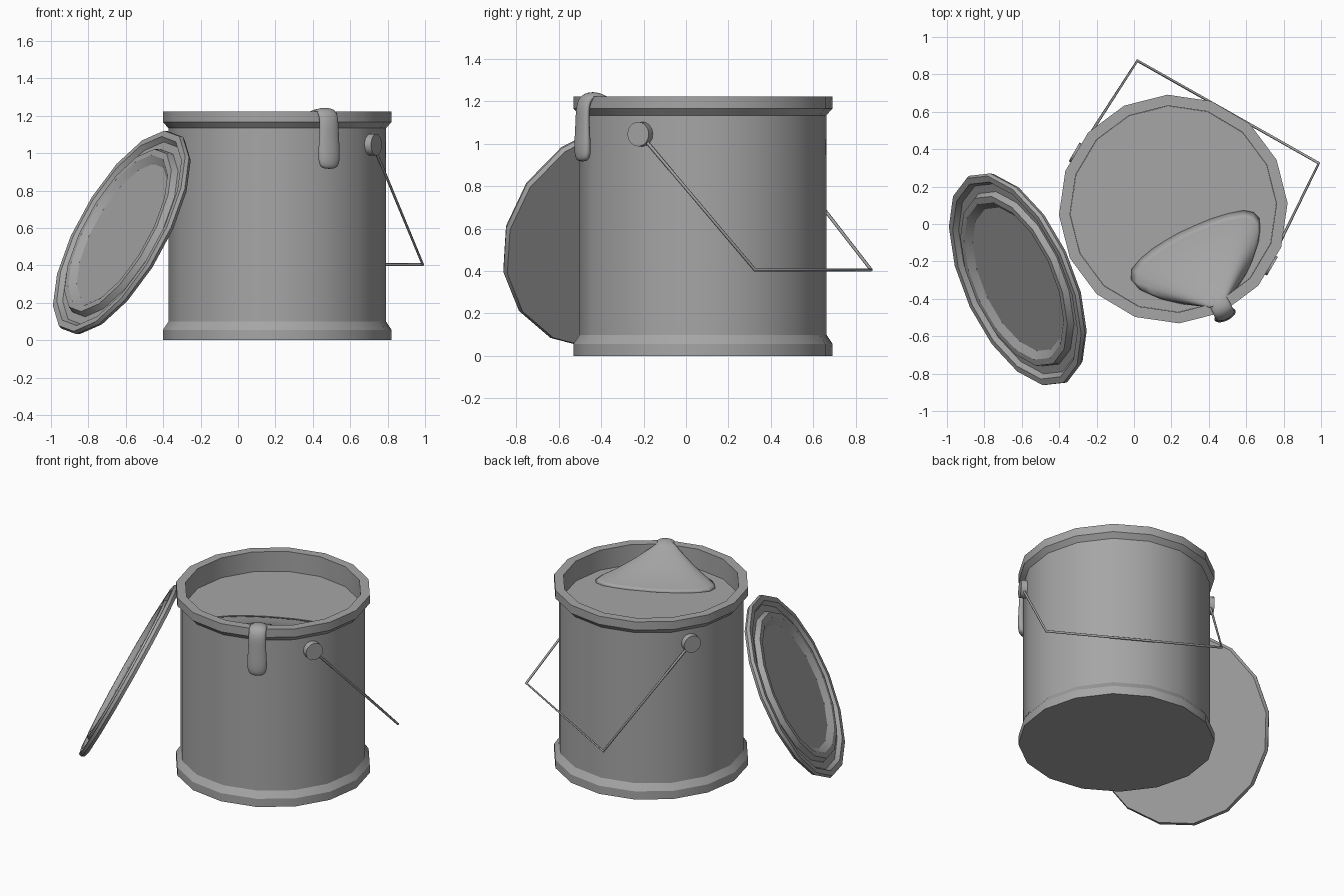
import bpy
import bmesh
import math
from mathutils import Vector

if "Cube" in bpy.data.objects:
    bpy.data.objects.remove(bpy.data.objects["Cube"])

CENTRE = Vector((0.21, 0.08, 0))
PAINT_Z = 1.086

grey = bpy.data.materials.new("plain_grey")
grey.use_nodes = True
grey.diffuse_color = (0.38, 0.38, 0.38, 1)
grey.node_tree.nodes["Principled BSDF"].inputs["Base Color"].default_value = grey.diffuse_color


def finish(name, bm, angle=30, subdivide=0):
    bmesh.ops.remove_doubles(bm, verts=bm.verts, dist=0.0001)
    bmesh.ops.recalc_face_normals(bm, faces=bm.faces)
    mesh = bpy.data.meshes.new(name)
    bm.to_mesh(mesh)
    bm.free()
    mesh.materials.append(grey)
    obj = bpy.data.objects.new(name, mesh)
    bpy.context.collection.objects.link(obj)
    if subdivide:
        mod = obj.modifiers.new("smooth", 'SUBSURF')
        mod.levels = mod.render_levels = subdivide
    bpy.ops.object.select_all(action='DESELECT')
    obj.select_set(True)
    bpy.context.view_layer.objects.active = obj
    if subdivide:
        bpy.ops.object.shade_smooth()
    else:
        bpy.ops.object.shade_smooth_by_angle(angle=math.radians(angle))
    return obj


def loft(name, rings, **options):
    """Skin closed rings of points, capping both ends."""
    bm = bmesh.new()
    rows = [[bm.verts.new(p) for p in ring] for ring in rings]
    n = len(rows[0])
    for low, high in zip(rows, rows[1:]):
        for i in range(n):
            j = (i + 1) % n
            bm.faces.new((low[i], low[j], high[j], high[i]))
    bm.faces.new(rows[0][::-1])
    bm.faces.new(rows[-1])
    return finish(name, bm, **options)


def lathe(name, profile, sides=16, turn=3, **options):
    angles = [math.radians(turn) + math.tau * i / sides for i in range(sides)]
    rings = [[(r * math.cos(a), r * math.sin(a), z) for a in angles] for r, z in profile]
    return loft(name, rings, **options)


# Can with rolled rims top and bottom
can = lathe("can_body", [
    (0.612, 0), (0.612, 0.056), (0.583, 0.099), (0.583, 1.134), (0.612, 1.166),
    (0.612, 1.222), (0.553, 1.222), (0.553, 1.16), (0.553, 1.0)])
can.location = CENTRE

# Paint filling the can
paint = lathe("paint_surface", [(0.552, 1.01), (0.552, PAINT_Z)])
paint.location = CENTRE

# Lid leaning beside the can, ridged face outwards
lid = lathe("lid", [
    (0.60, -0.02), (0.612, 0.0), (0.605, 0.02), (0.57, 0.02), (0.55, -0.005),
    (0.505, -0.005), (0.49, 0.028), (0.455, 0.028), (0.415, 0.0)])
lid.rotation_euler = Vector((-0.81, -0.36, 0.46)).to_track_quat('Z', 'Y').to_euler()
lid.location = (-0.62, -0.295, 0.575)

# Round ears on both sides, and the wire handle between them
axis = Vector((math.cos(math.radians(-30)), math.sin(math.radians(-30)), 0))
pivots = []
for side, name in ((1, "right_ear"), (-1, "left_ear")):
    ear = lathe(name, [(0.058, -0.02), (0.058, 0.02)])
    ear.rotation_euler = (axis * side).to_track_quat('Z', 'Y').to_euler()
    ear.location = CENTRE + axis * side * 0.592 + Vector((0, 0, 1.045))
    pivots.append(ear.location.copy())

wire = bpy.data.curves.new("wire_handle", 'CURVE')
wire.dimensions = '3D'
wire.bevel_depth = 0.008
wire.bevel_resolution = 1
wire.use_fill_caps = True
spline = wire.splines.new('POLY')
spline.points.add(3)
path = [pivots[0], Vector((0.988, 0.325, 0.405)), Vector((0.018, 0.873, 0.405)), pivots[1]]
for point, co in zip(spline.points, path):
    point.co = (*co, 1)
wire.materials.append(grey)
bpy.context.collection.objects.link(bpy.data.objects.new("wire_handle", wire))

# Paint pulled up in a hollow slope towards the rim
outline = [(-0.11, -0.22), (0.05, -0.09), (0.2, 0.0), (0.4, 0.09), (0.63, 0.16),
           (0.72, 0.11), (0.71, -0.05), (0.63, -0.24), (0.54, -0.36), (0.42, -0.43),
           (0.24, -0.44), (-0.08, -0.35)]
tip = Vector((0.46, -0.455))
rings = []
for t in (0, 0.2, 0.4, 0.6, 0.8, 0.93, 1):
    ring = []
    for p in outline:
        base = Vector(p)
        goal = tip + (base - tip).normalized() * 0.045
        spot = base.lerp(goal, t)
        ring.append((spot.x, spot.y, PAINT_Z - 0.005 + 0.158 * t ** 1.6))
    rings.append(ring)
loft("paint_slope", rings, subdivide=1)

# Drip running over the rim and down the outside
heading = math.radians(-64)
out = Vector((math.cos(heading), math.sin(heading), 0))
across = Vector((-out.y, out.x, 0))
up = Vector((0, 0, 1))
# distance from the can axis, height, half width, half thickness
stations = [(0.50, 1.2, 0.045, 0.02), (0.55, 1.222, 0.058, 0.022),
            (0.60, 1.225, 0.06, 0.026), (0.63, 1.195, 0.06, 0.028),
            (0.632, 1.10, 0.062, 0.026), (0.632, 1.0, 0.07, 0.034),
            (0.631, 0.94, 0.066, 0.034), (0.63, 0.915, 0.04, 0.02)]
rings = []
for i, (r, z, wide, thick) in enumerate(stations):
    before, after = stations[max(i - 1, 0)], stations[min(i + 1, len(stations) - 1)]
    along = (out * (after[0] - before[0]) + up * (after[1] - before[1])).normalized()
    normal = across.cross(along)
    middle = CENTRE + out * r + up * z
    rings.append([middle + across * wide * math.cos(a) + normal * thick * math.sin(a)
                  for a in (math.tau * k / 8 for k in range(8))])
loft("paint_drip", rings, subdivide=2)
